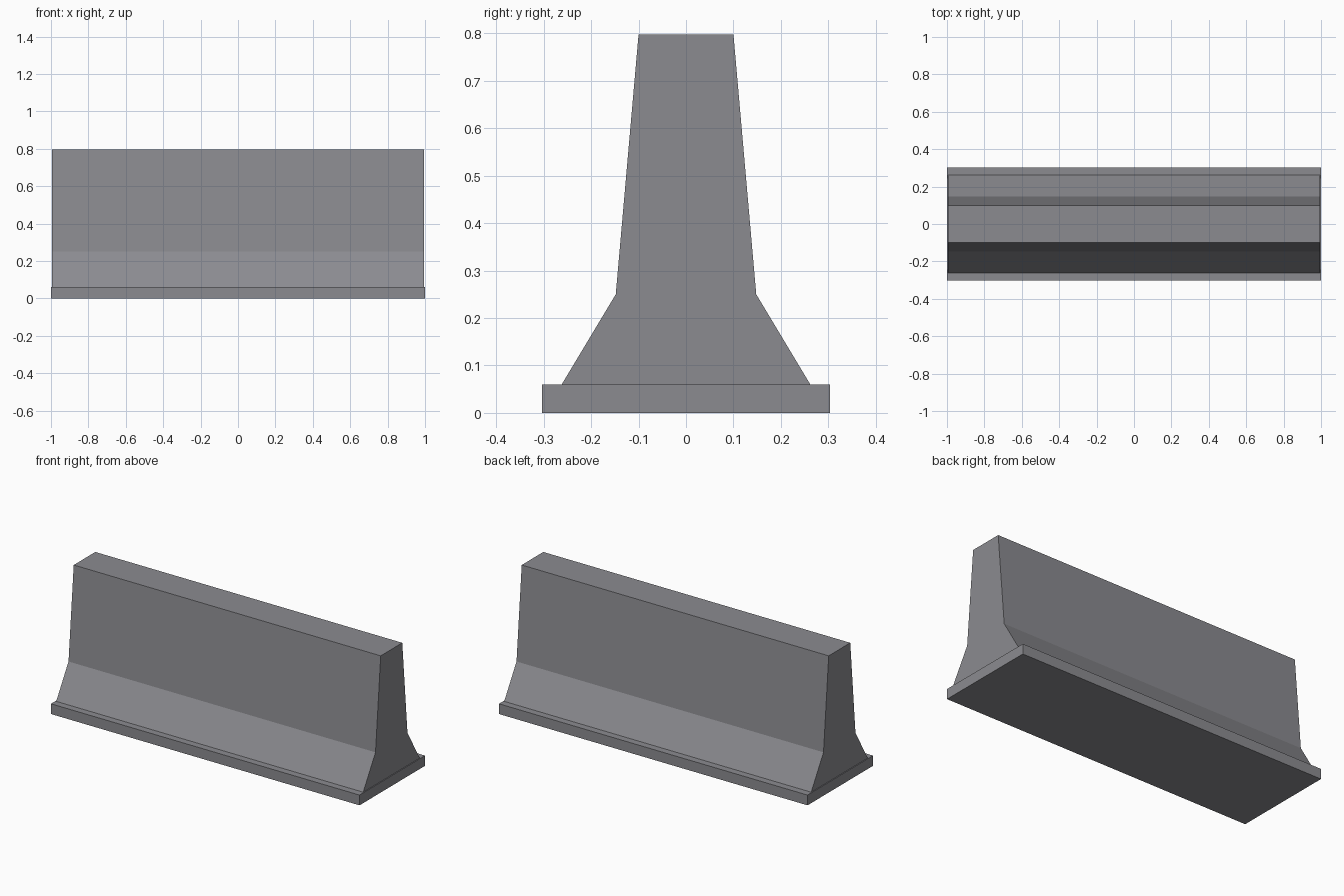
import bpy
import bmesh

cube = bpy.data.objects.get("Cube")
if cube:
    bpy.data.objects.remove(cube, do_unlink=True)

# Concrete material
concrete = bpy.data.materials.new("concrete_grey")
concrete.use_nodes = True
colour = (0.26, 0.26, 0.28, 1.0)
concrete.diffuse_color = colour
bsdf = next(n for n in concrete.node_tree.nodes if n.type == 'BSDF_PRINCIPLED')
bsdf.inputs["Base Color"].default_value = colour
bsdf.inputs["Roughness"].default_value = 0.9


def extrude_profile(name, half_profile, half_length):
    """Mirror a (y, z) half profile and extrude it along x."""
    outline = half_profile + [(-y, z) for y, z in reversed(half_profile)]
    bm = bmesh.new()
    end = bm.faces.new([bm.verts.new((-half_length, y, z)) for y, z in outline])
    result = bmesh.ops.extrude_face_region(bm, geom=[end], use_keep_orig=True)
    moved = [v for v in result["geom"] if isinstance(v, bmesh.types.BMVert)]
    bmesh.ops.translate(bm, verts=moved, vec=(2 * half_length, 0, 0))
    bmesh.ops.recalc_face_normals(bm, faces=bm.faces)
    mesh = bpy.data.meshes.new(name)
    bm.to_mesh(mesh)
    bm.free()
    mesh.materials.append(concrete)
    obj = bpy.data.objects.new(name, mesh)
    bpy.context.collection.objects.link(obj)
    return obj


# Flat foot slab
extrude_profile("base_slab", [(0.303, 0), (0.303, 0.06)], 1.0)

# Tapered wall with flared lower slopes
extrude_profile("barrier_wall", [(0.262, 0.06), (0.148, 0.25), (0.1, 0.797)], 0.995)
